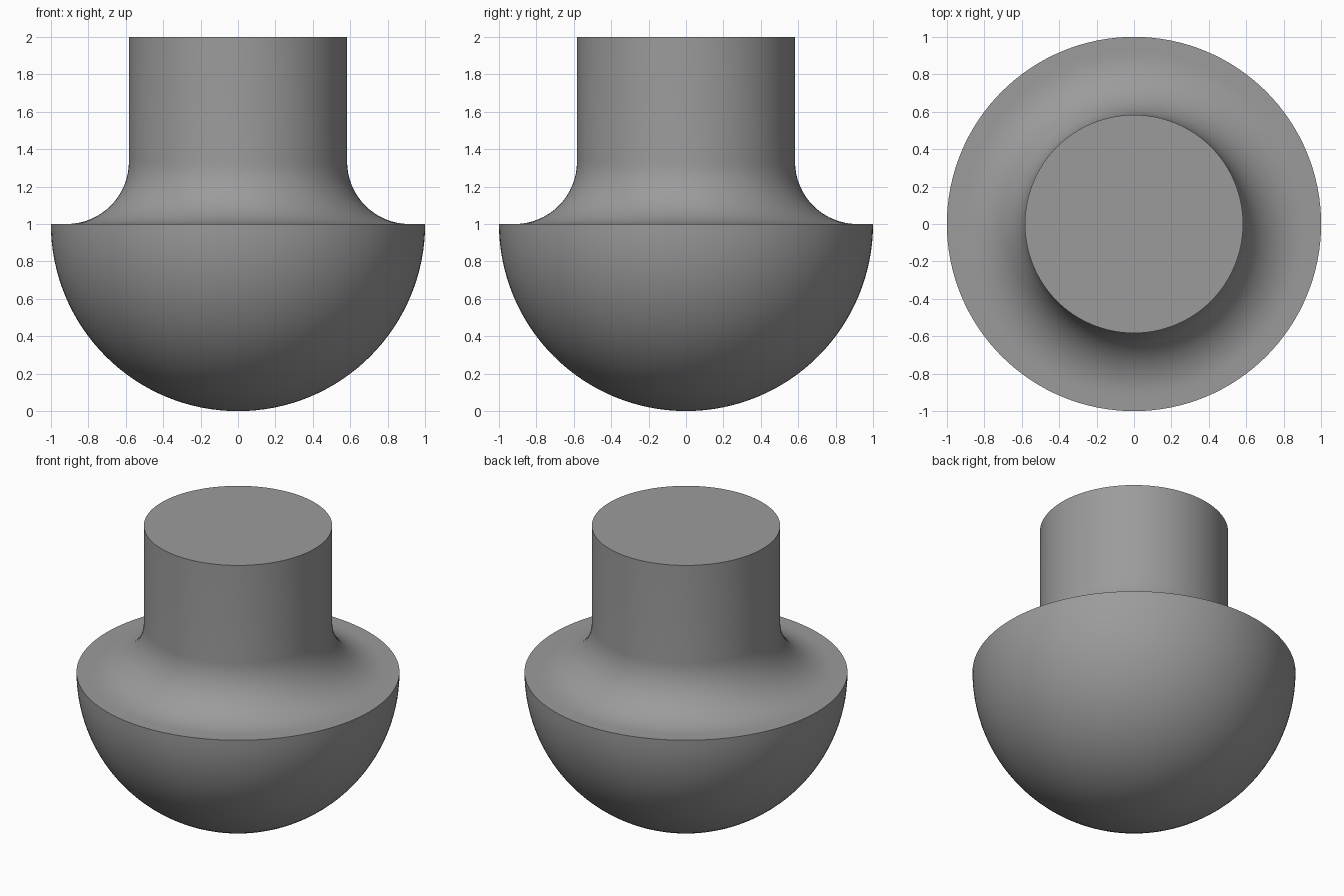
import bpy, bmesh, math

if "Cube" in bpy.data.objects:
    bpy.data.objects.remove(bpy.data.objects["Cube"])

SEGMENTS = 128
NECK_R, FILLET_R = 0.583, 0.333

grey = bpy.data.materials.new("mid grey")
grey.diffuse_color = (0.33, 0.33, 0.33, 1)
grey.use_nodes = True
grey.node_tree.nodes["Principled BSDF"].inputs["Base Color"].default_value = grey.diffuse_color

# Half profile: bowl, flat rim, concave fillet, neck and flat cap
profile = [(0, 0)]
for i in range(1, 33):
    a = math.pi / 2 * i / 32
    profile.append((math.sin(a), 1 - math.cos(a)))
for i in range(17):
    a = math.pi / 2 * i / 16
    profile.append((NECK_R + FILLET_R * (1 - math.sin(a)),
                    1 + FILLET_R * (1 - math.cos(a))))
profile += [(NECK_R, 2), (0, 2)]

# Spin the profile around the vertical axis
bm = bmesh.new()
verts = [bm.verts.new((x, 0, z)) for x, z in profile]
edges = [bm.edges.new(pair) for pair in zip(verts, verts[1:])]
bmesh.ops.spin(bm, geom=verts + edges, cent=(0, 0, 0), axis=(0, 0, 1),
               angle=math.tau, steps=SEGMENTS, use_duplicate=False)
bmesh.ops.remove_doubles(bm, verts=bm.verts, dist=0.0001)
bmesh.ops.recalc_face_normals(bm, faces=bm.faces)

mesh = bpy.data.meshes.new("rounded_stud")
bm.to_mesh(mesh)
bm.free()
mesh.materials.append(grey)
stud = bpy.data.objects.new("rounded_stud", mesh)
bpy.context.collection.objects.link(stud)

# Smooth curves with sharp rim and cap edges
bpy.context.view_layer.objects.active = stud
stud.select_set(True)
bpy.ops.object.shade_smooth_by_angle(angle=math.radians(30))
